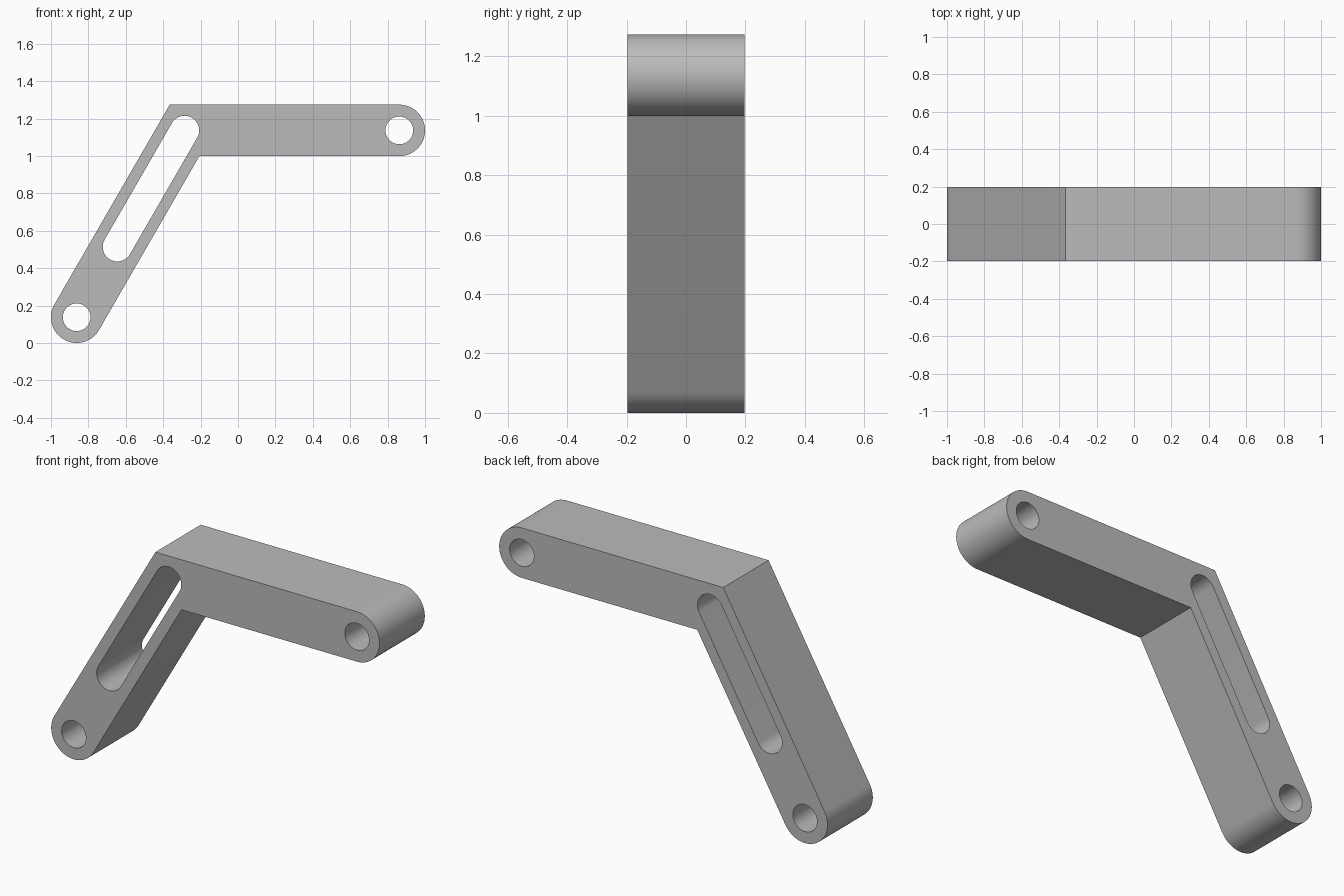
import bpy, bmesh
from math import sin, cos, tan, radians
from mathutils import Vector

cube = bpy.data.objects.get("Cube")
if cube:
    bpy.data.objects.remove(cube)

R, HOLE_R, SLOT_R, HALF = 0.1375, 0.074, 0.078, 0.197
ANGLE = radians(60)
low_end = Vector((-0.8625, 0.1375))
high_end = Vector((0.8625, 1.1365))
elbow = low_end + Vector(((high_end.y - low_end.y) / tan(ANGLE), high_end.y - low_end.y))
slot_low = elbow - 0.719 * Vector((cos(ANGLE), sin(ANGLE)))


def arc(centre, radius, start, sweep, steps):
    """Points along an arc, angles in degrees."""
    angles = [radians(start + sweep * i / steps) for i in range(steps + 1)]
    return [centre + radius * Vector((cos(a), sin(a))) for a in angles]


def circle(centre, radius):
    return arc(centre, radius, 0, 360, 64)[:-1]


# Outline of the bent arm, with mitred corners at the elbow
mitre = Vector((-R * tan(ANGLE / 2), R))
outline = (arc(high_end, R, -90, 180, 40) + [elbow + mitre]
           + arc(low_end, R, 150, 180, 40) + [elbow - mitre])

# Slot along the sloping leg and a pin hole at each end
slot = arc(elbow, SLOT_R, -30, 180, 32) + arc(slot_low, SLOT_R, 150, 180, 32)
loops = [outline, slot, circle(low_end, HOLE_R), circle(high_end, HOLE_R)]

bm = bmesh.new()
edges = []
for loop in loops:
    verts = [bm.verts.new((p.x, -HALF, p.y)) for p in loop]
    edges += [bm.edges.new((verts[i - 1], verts[i])) for i in range(len(verts))]
bmesh.ops.triangle_fill(bm, edges=edges, use_beauty=True)

# Give the plate its thickness
result = bmesh.ops.extrude_face_region(bm, geom=bm.faces[:], use_keep_orig=True)
moved = [g for g in result["geom"] if isinstance(g, bmesh.types.BMVert)]
bmesh.ops.translate(bm, verts=moved, vec=(0, 2 * HALF, 0))
bmesh.ops.recalc_face_normals(bm, faces=bm.faces[:])

mesh = bpy.data.meshes.new("bent_arm")
bm.to_mesh(mesh)
bm.free()
arm = bpy.data.objects.new("bent_arm", mesh)
bpy.context.collection.objects.link(arm)

# Plain grey
grey = bpy.data.materials.new("plain grey")
grey.use_nodes = True
colour = (0.5, 0.5, 0.5, 1)
grey.diffuse_color = colour
grey.node_tree.nodes["Principled BSDF"].inputs["Base Color"].default_value = colour
mesh.materials.append(grey)

# Smooth rounds with crisp rims
bpy.ops.object.select_all(action="DESELECT")
arm.select_set(True)
bpy.context.view_layer.objects.active = arm
bpy.ops.object.shade_smooth_by_angle(angle=radians(30))
